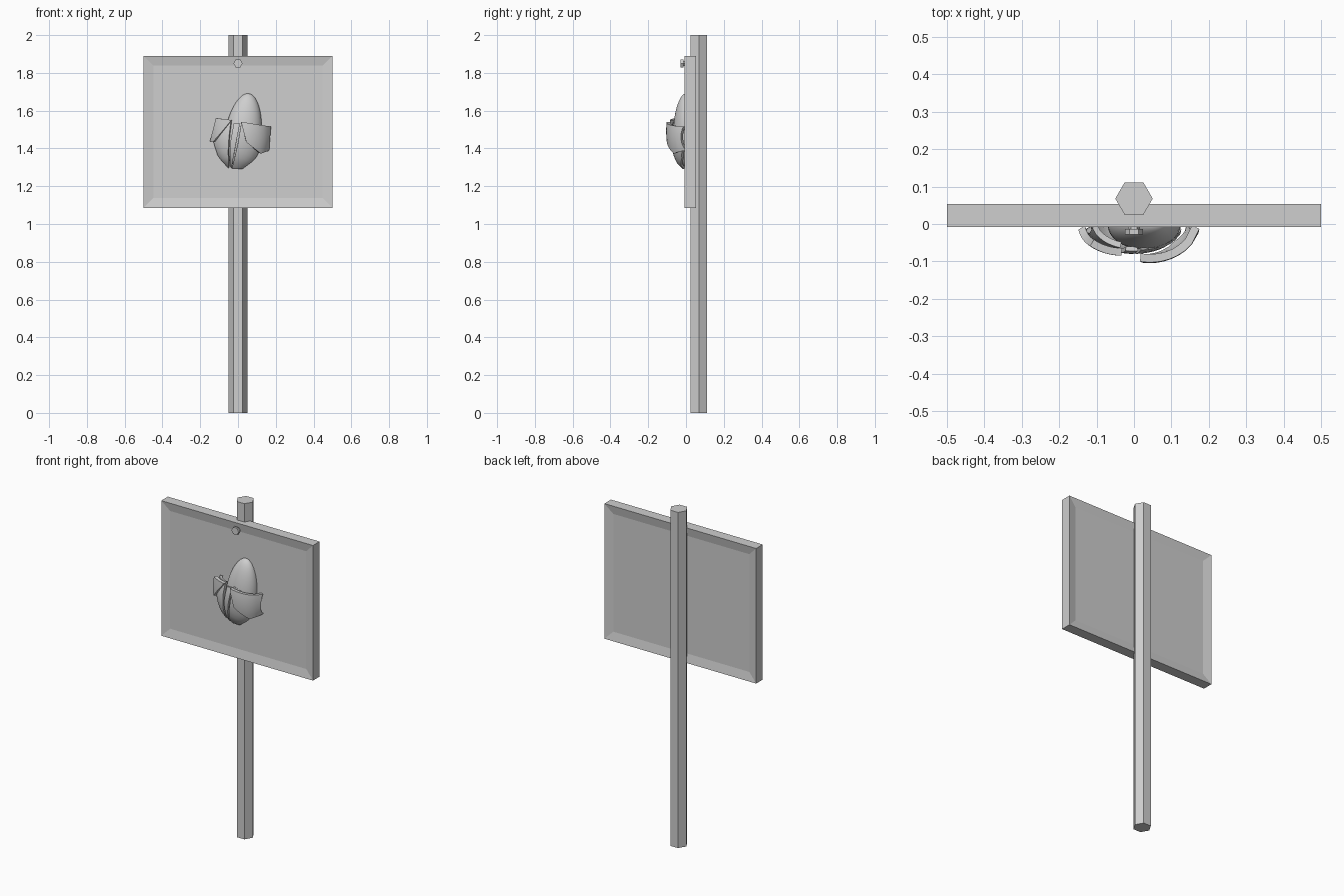
import bpy, bmesh, math
from mathutils import Matrix, Vector

cube = bpy.data.objects.get("Cube")
if cube:
    bpy.data.objects.remove(cube, do_unlink=True)

grey = bpy.data.materials.new("plain grey")
grey.use_nodes = True
grey.diffuse_color = (0.62, 0.62, 0.62, 1)
grey.node_tree.nodes["Principled BSDF"].inputs["Base Color"].default_value = grey.diffuse_color


def add_object(name, bm, smooth=False):
    bmesh.ops.recalc_face_normals(bm, faces=bm.faces)
    mesh = bpy.data.meshes.new(name)
    bm.to_mesh(mesh)
    bm.free()
    mesh.materials.append(grey)
    obj = bpy.data.objects.new(name, mesh)
    bpy.context.collection.objects.link(obj)
    if smooth:
        bpy.ops.object.select_all(action="DESELECT")
        obj.select_set(True)
        bpy.context.view_layer.objects.active = obj
        bpy.ops.object.shade_smooth_by_angle(angle=math.radians(35))
    return obj


def hex_prism(name, radius, length, centre, rotation=Matrix()):
    bm = bmesh.new()
    # corners point along the x axis
    turn = Matrix.Rotation(math.radians(30), 4, "Z")
    bmesh.ops.create_cone(bm, cap_ends=True, segments=6, radius1=radius, radius2=radius, depth=length)
    if max(abs(v.co.x) for v in bm.verts) < radius * 0.95:
        bmesh.ops.transform(bm, matrix=turn, verts=bm.verts)
    bmesh.ops.transform(bm, matrix=Matrix.Translation(centre) @ rotation, verts=bm.verts)
    return add_object(name, bm)


def shell(name, side_a, side_b, dome, thickness, steps=8):
    """Loft between two (x, z) outlines, pushed out onto a dome (cx, cz, rx, ry, rz)."""
    cx, cz, rx, ry, rz = dome

    def sample(line, t):
        t *= len(line) - 1
        i = min(int(t), len(line) - 2)
        return Vector(line[i]).lerp(Vector(line[i + 1]), t - i)

    bm = bmesh.new()
    grid = []
    for i in range(steps + 1):
        a, b = sample(side_a, i / steps), sample(side_b, i / steps)
        row = []
        for j in range(steps + 1):
            x, z = a.lerp(b, j / steps)
            rise = max(0, 1 - ((x - cx) / rx) ** 2 - ((z - cz) / rz) ** 2)
            row.append(bm.verts.new((x, thickness / 2 - ry * math.sqrt(rise), z)))
        grid.append(row)
    for r, s in zip(grid, grid[1:]):
        for j in range(steps):
            bm.faces.new((r[j], r[j + 1], s[j + 1], s[j]))
    obj = add_object(name, bm)
    solid = obj.modifiers.new("thickness", "SOLIDIFY")
    solid.thickness = thickness
    solid.offset = 0
    bpy.ops.object.select_all(action="DESELECT")
    obj.select_set(True)
    bpy.context.view_layer.objects.active = obj
    bpy.ops.object.modifier_apply(modifier=solid.name)
    bpy.ops.object.shade_smooth_by_angle(angle=math.radians(35))


# Post and bolt
hex_prism("post", 0.05, 2, (0, 0.068, 1))
facing = Matrix.Rotation(math.radians(90), 4, "X")
hex_prism("bolt_head", 0.024, 0.014, (0, -0.021, 1.85), facing)
hex_prism("bolt_shank", 0.016, 0.02, (0, -0.008, 1.85), facing)

# Board with a shallow recess on both sides
bm = bmesh.new()
bmesh.ops.create_cube(bm, size=1)
bmesh.ops.transform(bm, verts=bm.verts, matrix=Matrix.Translation((0, 0.023, 1.488))
                    @ Matrix.Diagonal((1, 0.062, 0.805, 1)))
bm.normal_update()
panels = [f for f in bm.faces if abs(f.normal.y) > 0.9]
bmesh.ops.inset_individual(bm, faces=panels, thickness=0.073, depth=-0.01)
add_object("board", bm)

# Egg-shaped kernel, its back sunk in the board
bm = bmesh.new()
bmesh.ops.create_uvsphere(bm, u_segments=32, v_segments=20, radius=1)
for v in bm.verts:
    taper = 1 - 0.12 * v.co.z
    v.co = (v.co.x * 0.095 * taper, v.co.y * 0.068 * taper, v.co.z * 0.196)
bmesh.ops.transform(bm, verts=bm.verts, matrix=Matrix.Translation((0.03, 0, 1.497))
                    @ Matrix.Rotation(math.radians(8), 4, "Y"))
bmesh.ops.bisect_plane(bm, geom=bm.verts[:] + bm.edges[:] + bm.faces[:], plane_co=(0, 0.015, 0),
                       plane_no=(0, 1, 0), clear_outer=True)
bmesh.ops.holes_fill(bm, edges=[e for e in bm.edges if e.is_boundary])
add_object("kernel", bm, True)

# Husk panels around the lower half
cup = (0, 1.46, 0.127, 0.08, 0.168)
shell("husk_right", [(-0.105, 1.55), (-0.125, 1.44), (-0.1, 1.36), (-0.05, 1.305)],
      [(-0.035, 1.55), (-0.046, 1.46), (-0.05, 1.38), (-0.046, 1.3)], cup, 0.016)
shell("husk_middle", [(-0.022, 1.53), (-0.038, 1.44), (-0.042, 1.31)],
      [(0.01, 1.53), (-0.008, 1.44), (-0.034, 1.3)], cup, 0.012)
shell("husk_left", [(0.018, 1.54), (0, 1.43), (-0.03, 1.3)],
      [(0.12, 1.5), (0.115, 1.4), (0.085, 1.345), (0.02, 1.297)], cup, 0.016)

# Flaps folded outward over the husk
shell("flap_left", [(0.017, 1.54), (0.165, 1.515)],
      [(0.043, 1.435), (0.115, 1.375), (0.155, 1.392)], (0.04, 1.49, 0.128, 0.105, 0.22), 0.022)
shell("flap_right", [(-0.112, 1.56), (-0.033, 1.55)],
      [(-0.14, 1.438), (-0.125, 1.436)], (-0.03, 1.52, 0.118, 0.085, 0.3), 0.02)
